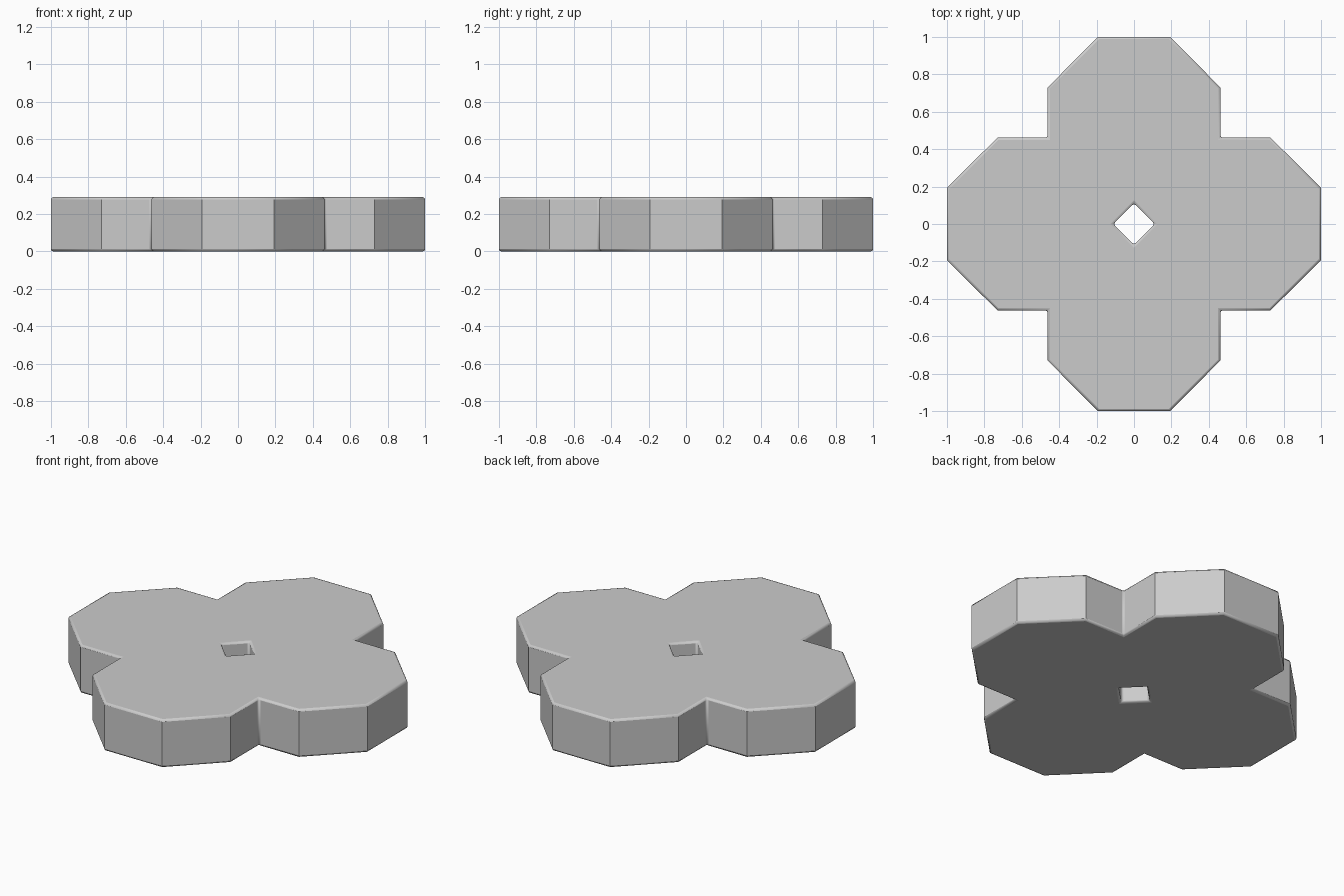
import bpy, bmesh
from math import radians
from mathutils import Matrix

if "Cube" in bpy.data.objects:
    bpy.data.objects.remove(bpy.data.objects["Cube"])

HEIGHT = 0.29

# one quarter of the four-octagon outline, with a quarter of the diamond hole
quarter = [(0.11, 0), (1, 0), (1, 0.193), (0.73, 0.462), (0.462, 0.462),
           (0.462, 0.73), (0.193, 1), (0, 1), (0, 0.11)]

bm = bmesh.new()
for i in range(4):
    verts = [bm.verts.new((x, y, 0)) for x, y in quarter]
    bm.faces.new(verts)
    bmesh.ops.rotate(bm, verts=verts, matrix=Matrix.Rotation(radians(90 * i), 3, 'Z'))
bmesh.ops.remove_doubles(bm, verts=bm.verts[:], dist=1e-4)

# thicken into a slab
top = bmesh.ops.extrude_face_region(bm, geom=bm.faces[:], use_keep_orig=True)
bmesh.ops.translate(bm, vec=(0, 0, HEIGHT),
                    verts=[v for v in top["geom"] if isinstance(v, bmesh.types.BMVert)])
# drop any faces left inside the slab, then fix normals
bmesh.ops.recalc_face_normals(bm, faces=bm.faces[:])

mesh = bpy.data.meshes.new("quatrefoil_block")
bm.to_mesh(mesh)
bm.free()
block = bpy.data.objects.new("quatrefoil_block", mesh)
bpy.context.collection.objects.link(block)

# small rounded rims, notches and hole edges
bevel = block.modifiers.new("rim_bevel", 'BEVEL')
bevel.width = 0.012
bevel.segments = 2
bevel.limit_method = 'ANGLE'
bevel.angle_limit = radians(60)

bpy.context.view_layer.objects.active = block
block.select_set(True)
bpy.ops.object.shade_smooth_by_angle(angle=radians(30))
